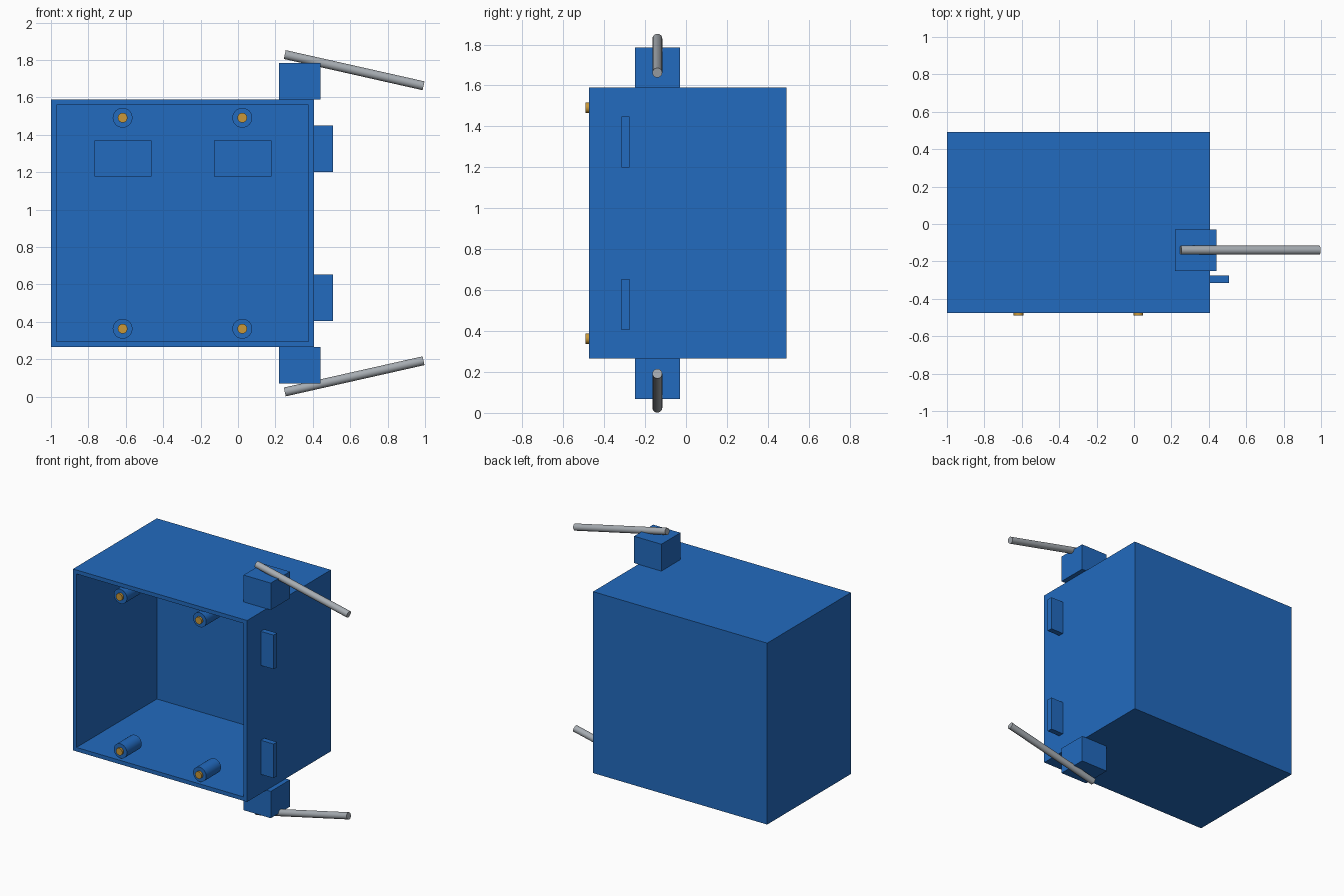
import bpy
import bmesh
from math import radians
from mathutils import Vector

cube = bpy.data.objects.get("Cube")
if cube:
    bpy.data.objects.remove(cube, do_unlink=True)

MID_Z = 0.927  # height of the mirror plane
WALL = 0.041


def material(name, rgb):
    mat = bpy.data.materials.new(name)
    mat.use_nodes = True
    color = (*rgb, 1.0)
    mat.diffuse_color = color
    mat.node_tree.nodes["Principled BSDF"].inputs["Base Color"].default_value = color
    return mat


BLUE = material("blue plastic", (0.016, 0.145, 0.52))
BRASS = material("brass", (0.58, 0.31, 0.04))
STEEL = material("grey steel", (0.38, 0.41, 0.44))


def finish(name, bm, mat):
    bmesh.ops.recalc_face_normals(bm, faces=bm.faces)
    mesh = bpy.data.meshes.new(name)
    bm.to_mesh(mesh)
    bm.free()
    mesh.materials.append(mat)
    obj = bpy.data.objects.new(name, mesh)
    bpy.context.collection.objects.link(obj)
    return obj


def box_bmesh(low, high):
    low, high = Vector(low), Vector(high)
    bm = bmesh.new()
    bmesh.ops.create_cube(bm, size=1)
    bmesh.ops.scale(bm, vec=high - low, verts=bm.verts)
    bmesh.ops.translate(bm, vec=(low + high) / 2, verts=bm.verts)
    return bm


def box(name, low, high, mat=BLUE):
    return finish(name, box_bmesh(low, high), mat)


def rod(name, start, end, radius, mat, sides=24):
    start, end = Vector(start), Vector(end)
    axis = end - start
    bm = bmesh.new()
    bmesh.ops.create_cone(bm, cap_ends=True, segments=sides, radius1=radius,
                          radius2=radius, depth=axis.length)
    bmesh.ops.rotate(bm, verts=bm.verts,
                     matrix=axis.to_track_quat('Z', 'Y').to_matrix())
    bmesh.ops.translate(bm, vec=(start + end) / 2, verts=bm.verts)
    obj = finish(name, bm, mat)
    bpy.ops.object.select_all(action='DESELECT')
    obj.select_set(True)
    bpy.context.view_layer.objects.active = obj
    bpy.ops.object.shade_smooth_by_angle(angle=radians(35))
    return obj


# Housing: a box hollowed out from the front
bm = box_bmesh((-1, -0.475, 0.265), (0.406, 0.492, 1.589))
front = min(bm.faces, key=lambda f: f.calc_center_median().y)
bmesh.ops.inset_region(bm, faces=[front], thickness=WALL)
pocket = bmesh.ops.extrude_face_region(bm, geom=[front])["geom"]
bmesh.ops.translate(bm, vec=(0, 0.967 - WALL, 0),
                    verts=[v for v in pocket if isinstance(v, bmesh.types.BMVert)])
if front.is_valid:
    bmesh.ops.delete(bm, geom=[front], context='FACES_ONLY')
finish("housing", bm, BLUE)

# Screw bosses with brass inserts, and pads on the inner back wall
for side, x in (("right", -0.617), ("left", 0.023)):
    for level, sign in (("upper", 1), ("lower", -1)):
        z = MID_Z + sign * 0.564
        rod(f"{level}_{side}_boss", (x, -0.475, z), (x, -0.305, z), 0.053, BLUE)
        rod(f"{level}_{side}_insert", (x, -0.49, z), (x, -0.4, z), 0.026, BRASS)
    pad_x = x + 0.002
    box(f"{side}_back_pad", (pad_x - 0.153, 0.43, 1.178), (pad_x + 0.153, 0.455, 1.37))

# Hinge tabs, antenna mounts and antennas, mirrored about the middle height
for level, sign in (("upper", 1), ("lower", -1)):
    def height(offset):
        return MID_Z + sign * offset

    tab = sorted((height(0.273), height(0.522)))
    box(f"{level}_side_tab", (0.4, -0.316, tab[0]), (0.509, -0.276, tab[1]))
    mount = sorted((height(0.662), height(0.858)))
    box(f"{level}_antenna_mount", (0.22, -0.25, mount[0]), (0.44, -0.03, mount[1]))
    rod(f"{level}_antenna", (0.25, -0.14, height(0.902)),
        (0.992, -0.14, height(0.735)), 0.024, STEEL)
